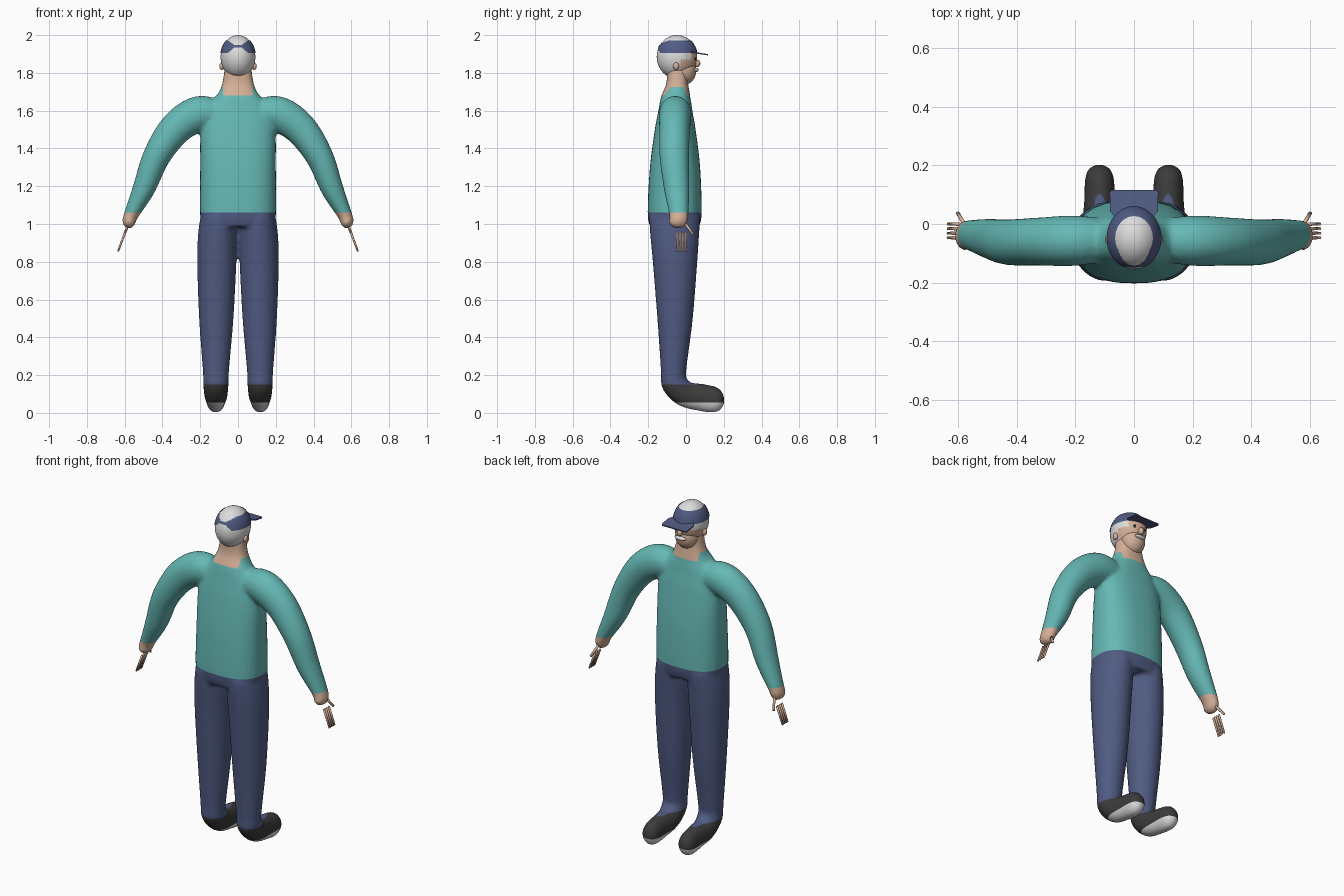
import bpy, bmesh
from math import cos, sin, pi, copysign
from mathutils import Vector

cube = bpy.data.objects.get("Cube")
if cube:
    bpy.data.objects.remove(cube)


def material(name, rgb):
    m = bpy.data.materials.new(name)
    m.use_nodes = True
    m.diffuse_color = (*rgb, 1)
    m.node_tree.nodes["Principled BSDF"].inputs["Base Color"].default_value = (*rgb, 1)
    return m


TEAL = material("teal_sweater", (0.13, 0.48, 0.46))
NAVY = material("navy_cloth", (0.08, 0.105, 0.225))
SKIN = material("skin", (0.66, 0.43, 0.31))
DARK = material("dark_shoe", (0.045, 0.045, 0.045))
WHITE = material("white", (0.72, 0.72, 0.72))


def finish(name, bm, mats, rule=None, smooth=True):
    me = bpy.data.meshes.new(name)
    for f in bm.faces:
        f.smooth = smooth
        if rule:
            f.material_index = mats.index(rule(f.calc_center_median()))
    bm.to_mesh(me)
    bm.free()
    for m in mats:
        me.materials.append(m)
    ob = bpy.data.objects.new(name, me)
    bpy.context.collection.objects.link(ob)
    return ob


def cut(bm, axis, values):
    # Slice the mesh so colour borders run cleanly
    normal = Vector([float(axis == a) for a in "xyz"])
    for v in values:
        bmesh.ops.bisect_plane(bm, geom=bm.verts[:] + bm.edges[:] + bm.faces[:],
                               plane_co=normal * v, plane_no=normal, dist=1e-5)


def spline(rows, steps=5):
    # Smooth interpolation through the given rows
    out = []
    for i in range(len(rows) - 1):
        p0, p1, p2, p3 = (rows[min(max(i + k, 0), len(rows) - 1)] for k in (-1, 0, 1, 2))
        for s in range(steps):
            t = s / steps
            out.append([(2 * b + (c - a) * t + (2 * a - 5 * b + 4 * c - d) * t * t
                         + (3 * b - a - 3 * c + d) * t ** 3) / 2
                        for a, b, c, d in zip(p0, p1, p2, p3)])
    return out + [list(rows[-1])]


def loft(bm, rows, axis, power=2.0, n=36):
    # Rows hold x, y, z, radius along the axis, radius across it
    rows = spline(rows)
    u = Vector(axis)
    rings = []
    for i, r in enumerate(rows):
        a, b = rows[max(i - 1, 0)], rows[min(i + 1, len(rows) - 1)]
        v = (Vector(b[:3]) - Vector(a[:3])).cross(u).normalized()
        ring = []
        for k in range(n):
            c, s = cos(2 * pi * k / n), sin(2 * pi * k / n)
            c, s = (copysign(abs(q) ** (2 / power), q) for q in (c, s))
            ring.append(bm.verts.new(Vector(r[:3]) + u * r[3] * c + v * r[4] * s))
        rings.append(ring)
    for a, b in zip(rings, rings[1:]):
        for k in range(n):
            bm.faces.new((a[k], a[(k + 1) % n], b[(k + 1) % n], b[k]))
    bm.faces.new(rings[0][::-1])
    bm.faces.new(rings[-1])


def ellipsoid(centre, radii, seg=24, rings=16):
    bm = bmesh.new()
    bmesh.ops.create_uvsphere(bm, u_segments=seg, v_segments=rings, radius=1)
    bmesh.ops.scale(bm, vec=radii, verts=bm.verts)
    bmesh.ops.translate(bm, vec=centre, verts=bm.verts)
    return bm


def rod(name, a, b, r):
    a, b = Vector(a), Vector(b)
    bm = bmesh.new()
    bmesh.ops.create_cone(bm, cap_ends=True, segments=10, radius1=r, radius2=r * 0.85,
                          depth=(b - a).length)
    ob = finish(name, bm, [SKIN])
    ob.location = (a + b) / 2
    ob.rotation_euler = (b - a).to_track_quat("Z", "Y").to_euler()


# Body volumes: torso with neck, arms, legs with feet
bm = bmesh.new()
loft(bm, [(0, -.06, .985, .19, .13), (0, -.06, 1.06, .201, .143), (0, -.058, 1.3, .2, .133),
          (0, -.057, 1.5, .198, .108), (0, -.056, 1.6, .175, .09), (0, -.054, 1.66, .13, .08),
          (0, -.049, 1.7, .1, .069), (0, -.046, 1.75, .082, .057), (0, -.046, 1.83, .07, .055)],
     (1, 0, 0), 2.5)
for s in (-1, 1):
    loft(bm, [(s * x, y, z, a, b) for x, y, z, a, b in (
        (.08, -.055, 1.57, .07, .07), (.2, -.057, 1.585, .086, .094), (.325, -.06, 1.51, .082, .088),
        (.43, -.062, 1.36, .078, .073), (.497, -.05, 1.19, .068, .06), (.565, -.038, 1.05, .051, .039),
        (.579, -.042, 1.005, .048, .034), (.587, -.042, .982, .025, .018))], (0, 1, 0))
    loft(bm, [(s * x, y, z, a, b) for x, y, z, a, b in (
        (.1, -.06, 1.04, .098, .135), (.106, -.06, .95, .105, .13), (.112, -.058, .8, .104, .118),
        (.115, -.058, .5, .091, .094), (.117, -.066, .22, .069, .067), (.117, -.06, .155, .067, .069),
        (.117, -.005, .1, .062, .068), (.117, .08, .082, .053, .072), (.118, .15, .07, .05, .069),
        (.118, .187, .068, .038, .048), (.118, .203, .068, .012, .014))], (1, 0, 0))
bmesh.ops.recalc_face_normals(bm, faces=bm.faces)
volume = finish("body_volume", bm, [TEAL])
remesh = volume.modifiers.new("fuse", "REMESH")
remesh.mode = "VOXEL"
remesh.voxel_size = 0.01
soften = volume.modifiers.new("soften", "SMOOTH")
soften.factor, soften.iterations = 0.5, 6
fused = bpy.data.meshes.new_from_object(volume.evaluated_get(bpy.context.evaluated_depsgraph_get()))
bpy.data.objects.remove(volume)


def body_colour(c):
    if c.z > 1.725 or (c.z > 1.68 and abs(c.x) < .08):
        return SKIN
    if c.z > 1.06:
        return TEAL
    if abs(c.x) > .4:
        return SKIN
    return NAVY if c.z > .15 else DARK if c.z > .055 else WHITE


bm = bmesh.new()
bm.from_mesh(fused)
bpy.data.meshes.remove(fused)
cut(bm, "z", (1.725, 1.68, 1.06, .15, .055))
cut(bm, "x", (-.08, .08))
finish("body", bm, [TEAL, NAVY, SKIN, DARK, WHITE], body_colour)

# Fingers and thumbs
for s, side in ((1, "left"), (-1, "right")):
    for i in range(4):
        y = -.047 + .0155 * i
        rod(f"{side}_finger_{i + 1}", (s * .597, y, .957), (s * .635, y, .855), .006)
    rod(f"{side}_thumb", (s * .577, -.005, 1.005), (s * .602, .037, .945), .0075)

# Head with white hair, and jaw
HEAD, SIZE = Vector((0, -.048, 1.885)), Vector((.092, .107, .115))
bm = ellipsoid(HEAD, SIZE, 64, 48)
cut(bm, "z", (1.795, 1.87, 1.94))
cut(bm, "y", (-.03, .03))
finish("head", bm, [SKIN, WHITE], lambda c: WHITE if c.z > 1.94 or (c.z > 1.87 and c.y < .03)
       or (c.z > 1.795 and c.y < -.03) else SKIN)
finish("jaw", ellipsoid((0, -.012, 1.812), (.068, .066, .076), 32, 24), [SKIN])

# Cap band, open on top and narrowed to a strap behind
bm = ellipsoid(HEAD, SIZE * 1.03, 96, 96)
cut(bm, "z", (1.905, 1.972))


def outside_cap(c):
    dip = max(0, 1 - abs(c.x) / .055) if c.y < HEAD.y else 0
    return not 1.905 + .03 * min(1, dip * 1.5) < c.z < 1.972 - .025 * min(1, dip * 1.5)


bmesh.ops.delete(bm, geom=[f for f in bm.faces if outside_cap(f.calc_center_median())],
                 context="FACES")
finish("cap_band", bm, [NAVY])

# Cap brim: a thin plate dropping slightly forwards
bm = bmesh.new()
outline = [(-.062, .02), (.062, .02), (.082, .045), (.083, .108), (.076, .116),
           (-.076, .116), (-.083, .108), (-.082, .045)]
face = bm.faces.new([bm.verts.new((x, y, 1.911 - .16 * y)) for x, y in outline])
up = bmesh.ops.extrude_face_region(bm, geom=[face])["geom"]
bmesh.ops.translate(bm, vec=(0, 0, .007), verts=[v for v in up if isinstance(v, bmesh.types.BMVert)])
bmesh.ops.recalc_face_normals(bm, faces=bm.faces)
finish("cap_brim", bm, [NAVY], smooth=False)

# Facial features
finish("nose", ellipsoid((0, .058, 1.85), (.016, .018, .02)), [SKIN])
finish("moustache", ellipsoid((0, .053, 1.815), (.036, .014, .011)), [WHITE])
for s, side in ((1, "left"), (-1, "right")):
    finish(f"{side}_ear", ellipsoid((s * .086, -.052, 1.835), (.013, .016, .02)), [SKIN])
    finish(f"{side}_eye", ellipsoid((s * .034, .047, 1.873), (.009, .007, .009)), [DARK])
